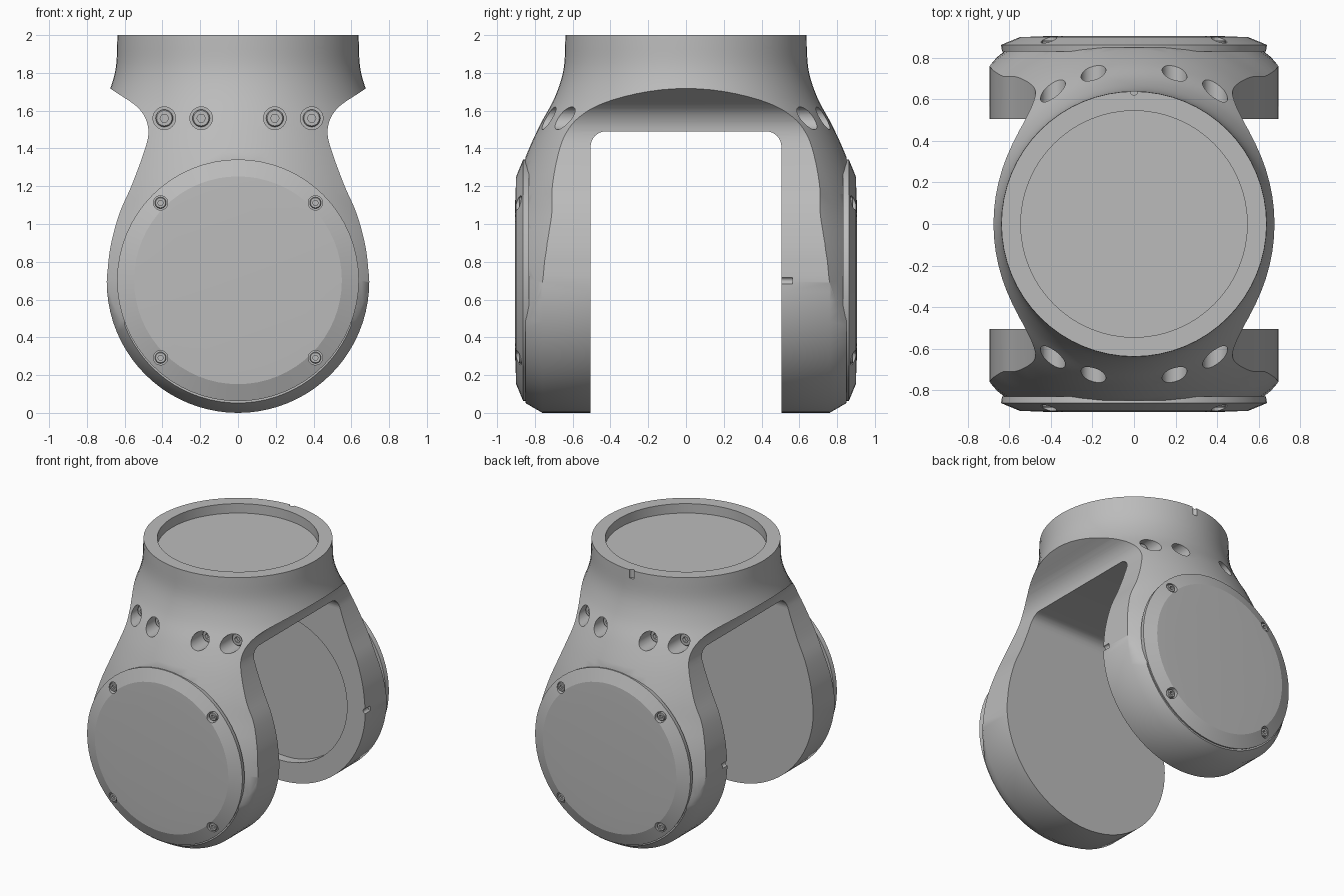
import bpy, bmesh, math
from mathutils import Matrix, Vector

if "Cube" in bpy.data.objects:
    bpy.data.objects.remove(bpy.data.objects["Cube"])

grey = bpy.data.materials.new("satin grey")
grey.use_nodes = True
grey.diffuse_color = (0.5, 0.5, 0.5, 1)
grey.node_tree.nodes["Principled BSDF"].inputs["Base Color"].default_value = grey.diffuse_color

PIVOT = 0.695   # height of the joint axis


def loft(name, rings):
    """Closed solid skinned over a row of rings of points."""
    bm = bmesh.new()
    loops = [[bm.verts.new(p) for p in ring] for ring in rings]
    for a, b in zip(loops, loops[1:]):
        for i in range(len(a)):
            j = (i + 1) % len(a)
            bm.faces.new((a[i], a[j], b[j], b[i]))
    bm.faces.new(loops[0])
    bm.faces.new(loops[-1])
    bmesh.ops.recalc_face_normals(bm, faces=bm.faces)
    mesh = bpy.data.meshes.new(name)
    bm.to_mesh(mesh)
    bm.free()
    mesh.materials.append(grey)
    obj = bpy.data.objects.new(name, mesh)
    bpy.context.collection.objects.link(obj)
    return obj


def lathe(name, profile, at=(0, 0, 0), axis=(0, 0, 1), sides=64):
    """Turned solid from (radius, height) pairs along an axis."""
    turn = Vector((0, 0, 1)).rotation_difference(Vector(axis)).to_matrix().to_4x4()
    place = Matrix.Translation(at) @ turn
    angles = [2 * math.pi * i / sides for i in range(sides)]
    return loft(name, [[place @ Vector((r * math.cos(a), r * math.sin(a), h))
                        for a in angles] for r, h in profile])


def combine(obj, tool, operation='DIFFERENCE'):
    tool.hide_render = True
    mod = obj.modifiers.new("combine", 'BOOLEAN')
    mod.operation, mod.solver, mod.object = operation, 'EXACT', tool
    bpy.context.view_layer.objects.active = obj
    bpy.ops.object.modifier_apply(modifier=mod.name)
    bpy.data.objects.remove(tool)


def smooth(obj, degrees):
    bpy.ops.object.select_all(action='DESELECT')
    obj.select_set(True)
    bpy.context.view_layer.objects.active = obj
    bpy.ops.object.shade_smooth_by_angle(angle=math.radians(degrees))


def spline(points, steps=5):
    """Smooth curve through the given points."""
    pts = [Vector(p) for p in points]
    pts = [2 * pts[0] - pts[1]] + pts + [2 * pts[-1] - pts[-2]]
    out = []
    for a, b, c, d in zip(pts, pts[1:], pts[2:], pts[3:]):
        for k in range(steps):
            t = k / steps
            out.append(0.5 * (2 * b + (c - a) * t + (2 * a - 5 * b + 4 * c - d) * t ** 2
                              + (3 * b - a - 3 * c + d) * t ** 3))
    return out + [pts[-2]]


def screw(name, at, axis, radius, length):
    """Round head with a hexagonal socket."""
    head = lathe(name, [(radius, 0), (radius, length * 0.85), (radius * 0.88, length)],
                 at, axis, 24)
    combine(head, lathe("socket", [(radius * 0.5, length * 0.45), (radius * 0.5, length * 2)],
                        at, axis, 6))
    smooth(head, 30)


# Fork body: front outline with chamfered sides, trimmed by a flared turned shape
side = spline([(0.693, 0.73), (0.675, 0.88), (0.63, 1.05), (0.565, 1.2), (0.505, 1.36),
               (0.475, 1.47), (0.488, 1.555), (0.54, 1.625), (0.65, 1.7)])
right = [(0.695 * math.sin(a), PIVOT - 0.695 * math.cos(a))
         for a in (math.pi / 2 * i / 20 for i in range(1, 21))]
right += [tuple(p) for p in side] + [(0.8, 1.8), (0.8, 2.2)]
outline = [(0, 0)] + right + [(-x, z) for x, z in reversed(right)]
body = loft("fork_body", [[(x * s, y, PIVOT + (z - PIVOT) * s) for x, z in outline]
                          for y, s in ((-0.85, 0.925), (-0.76, 1), (0.76, 1), (0.85, 0.925))])
flare = spline([(1.05, -0.1), (1.03, 0.7), (0.936, 1.1), (0.855, 1.34), (0.775, 1.52),
                (0.695, 1.67), (0.648, 1.82), (0.638, 2.0)])
combine(body, lathe("flare", [tuple(p) for p in flare]), 'INTERSECT')

# Slot between the two legs, with rounded upper corners
HALF, CEILING, FILLET = 0.505, 1.49, 0.08
arch = [(HALF, -0.2)] + [(HALF - FILLET + FILLET * math.cos(a), CEILING - FILLET + FILLET * math.sin(a))
                         for a in (math.pi / 2 * i / 8 for i in range(9))]
arch += [(-y, z) for y, z in reversed(arch)]
combine(body, loft("slot", [[(x, y, z) for y, z in arch] for x in (-1.2, 1.2)]))

# Shallow round seats in the collar and the inside of the back leg
combine(body, lathe("seat", [(0.545, 0), (0.545, 0.3)], (0, 0, 1.93)))
combine(body, lathe("seat", [(0.545, -0.3), (0.545, 0.07)], (0, HALF, PIVOT), (0, 1, 0)))

# Alignment notches
combine(body, lathe("notch", [(0.018, -0.06), (0.018, 0.1)], (0, 0.638, 2), sides=16))
for x in (-0.695, 0.695):
    combine(body, lathe("notch", [(0.018, -0.1), (0.018, 0.06)], (x, HALF, 0.7), (0, 1, 0), 16))

for facing, label in ((-1, "front"), (1, "back")):
    axis = (0, facing, 0)

    # Counterbored bolts around the neck
    for n, x in enumerate((-0.39, -0.195, 0.195, 0.39), 1):
        depth = 0.53 if abs(x) > 0.3 else 0.6
        at = (x, facing * depth, 1.56)
        combine(body, lathe("bore", [(0.06, 0), (0.06, 0.4)], at, axis, 32))
        screw(f"{label}_neck_bolt_{n}", (x, facing * (depth - 0.01), 1.56), axis, 0.046, 0.045)

    # Round joint cover with four recessed screws
    cover = lathe(f"{label}_cover", [(0.635, 0.83), (0.64, 0.862), (0.55, 0.899), (0.4, 0.905)],
                  (0, 0, PIVOT + 0.007), axis)
    for n, (x, z) in enumerate(((-1, 1), (1, 1), (1, -1), (-1, -1)), 1):
        spot = (x * 0.41, 0, 0.702 + z * 0.41)
        combine(cover, lathe("pocket", [(0.038, 0.855), (0.038, 1)], spot, axis, 24))
        screw(f"{label}_cover_screw_{n}", (spot[0], facing * 0.85, spot[2]), axis, 0.03, 0.034)
    smooth(cover, 15)

smooth(body, 32)
